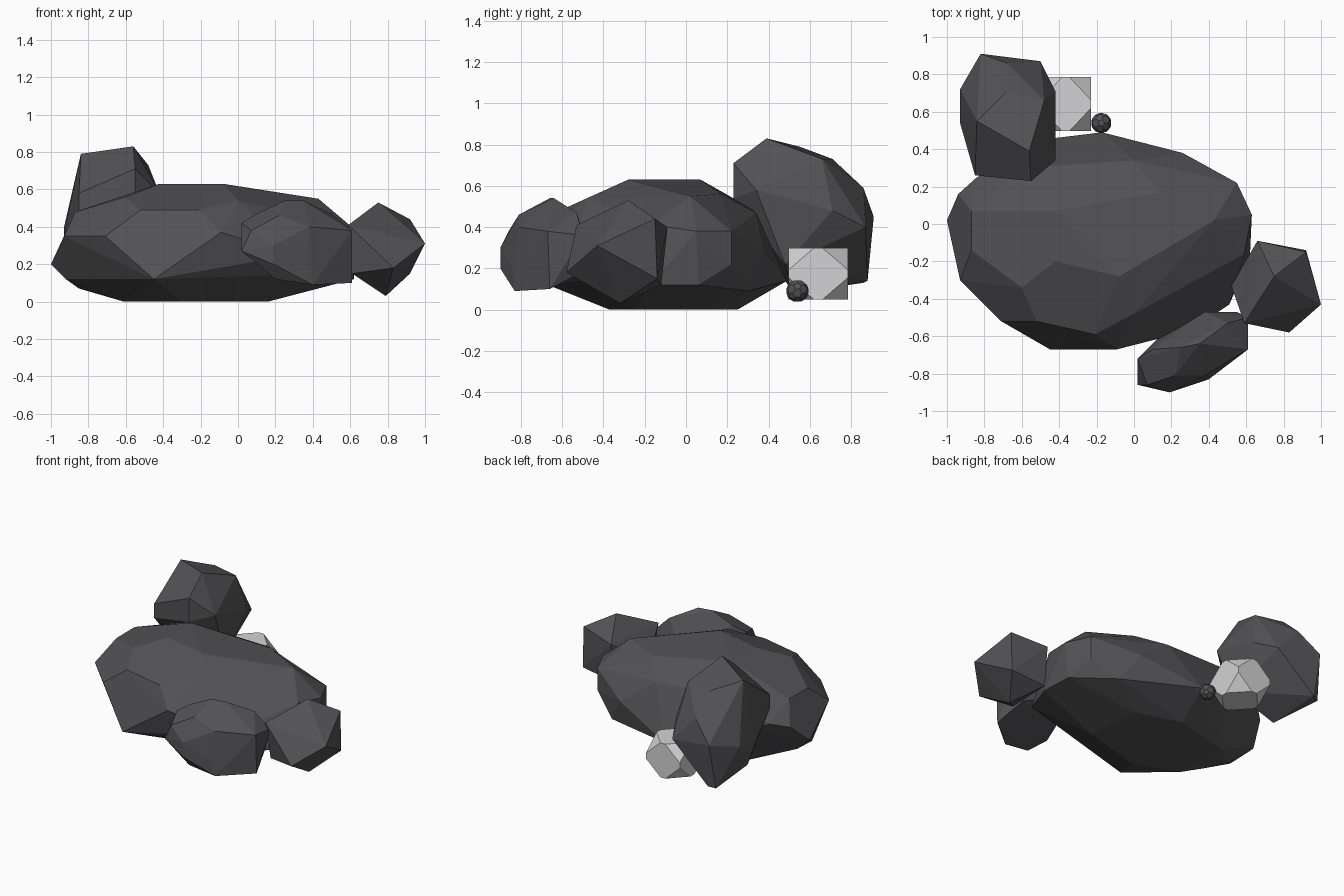
import bpy
import bmesh
from math import radians
from mathutils import Matrix

default_cube = bpy.data.objects.get("Cube")
if default_cube:
    bpy.data.objects.remove(default_cube, do_unlink=True)

HUNDREDTHS = (0.01, 0.01, 0.01)


def make_material(name, red, green, blue):
    material = bpy.data.materials.new(name)
    material.use_nodes = True
    colour = (red, green, blue, 1)
    material.diffuse_color = colour
    shader = material.node_tree.nodes["Principled BSDF"]
    shader.inputs["Base Color"].default_value = colour
    shader.inputs["Roughness"].default_value = 0.9
    return material


def make_stone(name, corners, material, size=HUNDREDTHS, centre=(0, 0, 0)):
    """Wrap a faceted convex stone around its corners."""
    placement = Matrix.LocRotScale(centre, None, size)
    mesh_builder = bmesh.new()
    for corner in corners:
        mesh_builder.verts.new(corner)
    mesh_builder.transform(placement)
    hull = bmesh.ops.convex_hull(mesh_builder, input=mesh_builder.verts[:])
    unused = set(hull["geom_interior"]) | set(hull["geom_unused"])
    loose = [item for item in unused if isinstance(item, bmesh.types.BMVert)]
    bmesh.ops.delete(mesh_builder, geom=loose, context="VERTS")
    # Merge nearly coplanar triangles into broad chiselled facets
    bmesh.ops.dissolve_limit(
        mesh_builder,
        angle_limit=radians(4),
        verts=mesh_builder.verts[:],
        edges=mesh_builder.edges[:],
    )
    bmesh.ops.recalc_face_normals(mesh_builder, faces=mesh_builder.faces[:])
    mesh = bpy.data.meshes.new(name)
    mesh_builder.to_mesh(mesh)
    mesh_builder.free()
    mesh.materials.append(material)
    stone = bpy.data.objects.new(name, mesh)
    bpy.context.scene.collection.objects.link(stone)


def truncated_cube_corners(cut):
    """Corners of a unit cube whose eight tips are cut away."""
    signs = (-1, 1)
    corners = []
    for x in signs:
        for y in signs:
            for z in signs:
                corners += [(x * cut, y, z), (x, y * cut, z), (x, y, z * cut)]
    return corners


def truncated_ball_corners():
    """Third points along every edge of an icosahedron."""
    builder = bmesh.new()
    bmesh.ops.create_icosphere(builder, subdivisions=1, radius=1)
    corners = []
    for edge in builder.edges:
        start, end = (vert.co.copy() for vert in edge.verts)
        corners += [start.lerp(end, 1 / 3), start.lerp(end, 2 / 3)]
    builder.free()
    return corners


dark_stone = make_material("dark grey stone", 0.085, 0.085, 0.092)
pale_stone = make_material("pale grey stone", 0.65, 0.65, 0.66)

# Broad main boulder: crown, shoulders, waist, then underside
boulder_crown = [
    (-42, -20, 63), (-8, -28, 63), (-5, 3, 60), (-42, 7, 63),
    (43, 2, 55), (14, 17, 56), (0, 34, 47),
]
boulder_shoulders = [
    (-87, 7, 48), (-87, -14, 48), (-60, -34, 56), (-52, -52, 49),
    (-21, -59, 49), (-71, -52, 35), (-9, -67, 37), (0, -48, 54),
    (59, -16, 41), (63, 5, 38), (55, 22, 38), (-60, 30, 50),
]
boulder_waist = [
    (-100, 2, 20), (-94, 16, 33), (-84, 25, 36), (-42, 46, 20),
    (-17, 49, 14), (26, 38, 28), (55, 22, 22), (62, -17, 12),
    (61, 6, 12), (38, 30, 9), (51, -43, 15), (30, -57, 25),
    (-45, -67, 12), (-93, -30, 35), (-92, -12, 12),
]
boulder_base = [
    (-85, -5, 7), (-74, -17, 4), (-61, -25, 0), (-30, -37, 0),
    (16, -25, 0), (12, 15, 0), (-20, 25, 0), (-60, 15, 0),
]
make_stone(
    "main_boulder",
    boulder_crown + boulder_shoulders + boulder_waist + boulder_base,
    dark_stone,
)

# Tall boulder leaning behind the main one
make_stone("back_boulder", [
    (-56, 39, 83), (-84, 55, 79), (-68, 71, 73), (-48, 66, 73),
    (-55, 23, 71), (-85, 26, 58), (-55, 23, 54), (-85, 26, 48),
    (-42, 34, 58), (-42, 71, 48), (-50, 87, 40), (-82, 91, 45),
    (-68, 86, 59), (-93, 54, 36), (-93, 72, 40), (-45, 48, 22),
    (-79, 88, 14), (-84, 86, 13), (-75, 52, 8), (-91, 60, 22),
], dark_stone)

# Angular boulder on the left flank
make_stone("side_boulder", [
    (75, -28, 53), (92, -15, 44), (59, -53, 41), (66, -9, 40),
    (52, -33, 27), (100, -43, 31), (83, -58, 18), (61, -50, 15),
    (92, -14, 15), (79, -32, 3), (66, -12, 12),
], dark_stone)

# Long boulder in front
make_stone("front_boulder", [
    (25, -66, 54), (35, -64, 54), (10, -67, 47), (50, -53, 47),
    (2, -72, 42), (2, -86, 27), (7, -86, 38), (22, -81, 46),
    (38, -81, 40), (61, -67, 38), (61, -50, 36), (19, -90, 30),
    (19, -90, 20), (36, -84, 20), (20, -84, 12), (40, -83, 9),
    (61, -66, 10), (55, -47, 20), (38, -47, 28), (14, -60, 25),
], dark_stone)

# Pale chiselled stone and the tiny round pebble
make_stone(
    "pale_stone", truncated_cube_corners(0.15), pale_stone,
    size=(0.135, 0.144, 0.124), centre=(-0.365, 0.641, 0.174),
)
make_stone(
    "small_pebble", truncated_ball_corners(), dark_stone,
    size=(0.063, 0.063, 0.063), centre=(-0.175, 0.54, 0.09),
)
